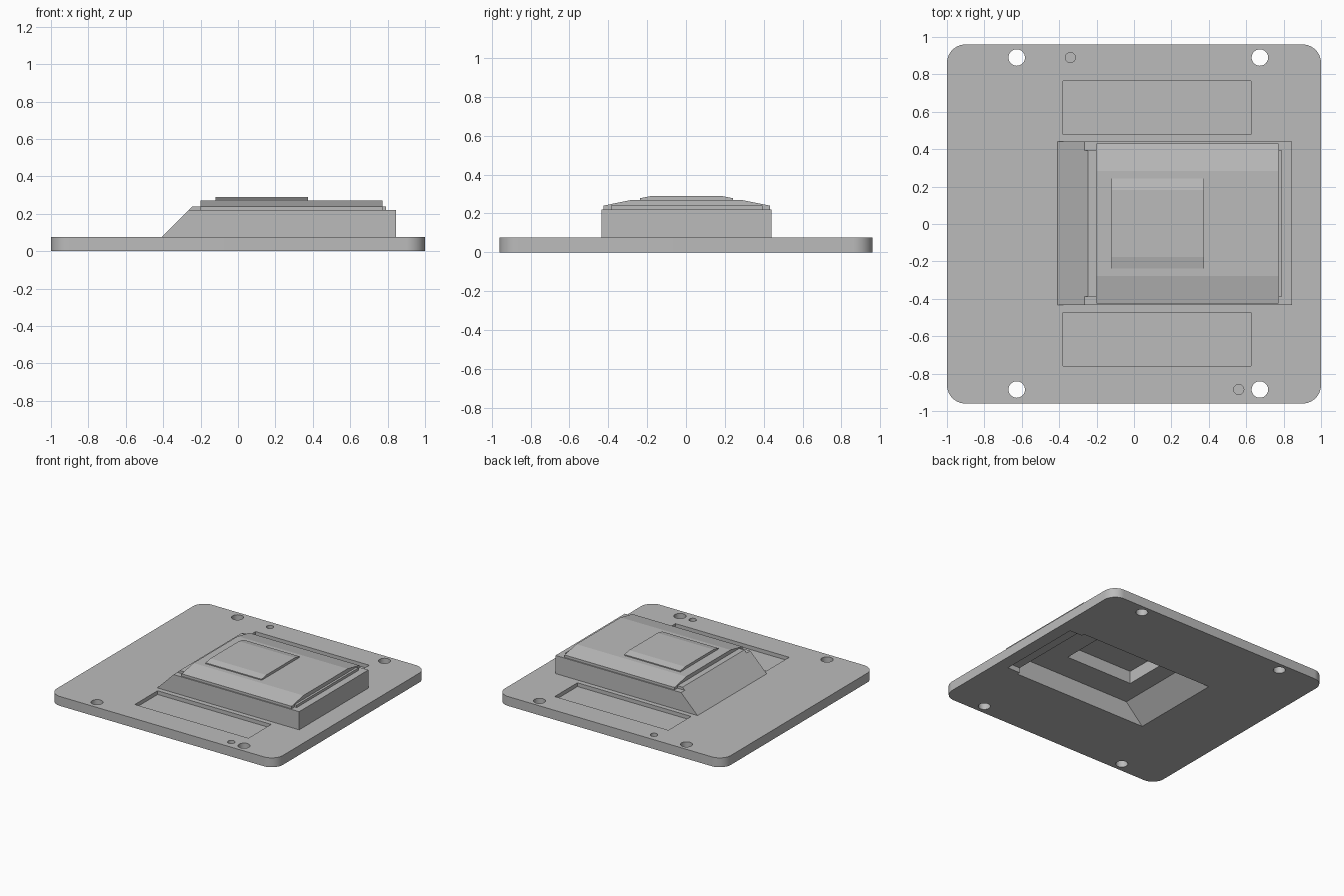
import bpy, bmesh, math
from mathutils import Vector

if "Cube" in bpy.data.objects:
    bpy.data.objects.remove(bpy.data.objects["Cube"])

YC = 0.003  # the housing sits a hair behind the plate centre


def prism(name, pts, offset):
    """Closed solid: polygon pts (3D) extruded along offset."""
    bm = bmesh.new()
    face = bm.faces.new([bm.verts.new(p) for p in pts])
    ext = bmesh.ops.extrude_face_region(bm, geom=[face])
    verts = [g for g in ext["geom"] if isinstance(g, bmesh.types.BMVert)]
    bmesh.ops.translate(bm, verts=verts, vec=Vector(offset))
    bmesh.ops.recalc_face_normals(bm, faces=bm.faces)
    me = bpy.data.meshes.new(name)
    bm.to_mesh(me)
    bm.free()
    ob = bpy.data.objects.new(name, me)
    bpy.context.collection.objects.link(ob)
    return ob


def box(name, x0, x1, y0, y1, z0, z1):
    pts = [(x0, y0, z0), (x1, y0, z0), (x1, y1, z0), (x0, y1, z0)]
    return prism(name, pts, (0, 0, z1 - z0))


def side_profile(name, xz, half_y):
    """x/z outline extruded across y."""
    return prism(name, [(x, YC - half_y, z) for x, z in xz], (0, 2 * half_y, 0))


def end_profile(name, half_yz, x0, x1):
    """Half y/z outline (bottom to top), mirrored and extruded along x."""
    pts = [(x0, YC + y, z) for y, z in half_yz]
    pts += [(x0, YC - y, z) for y, z in reversed(half_yz)]
    return prism(name, pts, (x1 - x0, 0, 0))


def cylinder(name, x, y, r, z0, z1, n=48):
    pts = [(x + r * math.cos(2 * math.pi * i / n),
            y + r * math.sin(2 * math.pi * i / n), z0) for i in range(n)]
    return prism(name, pts, (0, 0, z1 - z0))


def combine(target, tool, op):
    mod = target.modifiers.new("bool", "BOOLEAN")
    mod.operation, mod.solver, mod.object = op, "EXACT", tool
    bpy.context.view_layer.objects.active = target
    bpy.ops.object.modifier_apply(modifier=mod.name)
    bpy.data.objects.remove(tool, do_unlink=True)


# Base plate with rounded corners
R, HX, HY = 0.1, 1.0, 0.96
outline = []
for k, (sx, sy) in enumerate([(1, 1), (-1, 1), (-1, -1), (1, -1)]):
    for i in range(17):
        a = math.pi / 2 * (k + i / 16)
        outline.append((sx * (HX - R) + R * math.cos(a),
                        sy * (HY - R) + R * math.sin(a), 0))
plate = prism("cover_plate", outline, (0, 0, 0.075))

# Raised housing with 45 degree ramp, then its stepped crown
raised = [
    side_profile("housing", [(-0.455, 0.03), (0.845, 0.03), (0.845, 0.22), (-0.265, 0.22)], 0.437),
    side_profile("upper_step", [(-0.305, 0.18), (0.79, 0.18), (0.79, 0.24), (-0.245, 0.24)], 0.39),
    end_profile("crown", [(0.428, 0.20), (0.428, 0.24), (0.28, 0.27)], -0.2, 0.772),
    end_profile("top_pad", [(0.24, 0.25), (0.24, 0.278), (0.18, 0.29)], -0.12, 0.375),
]
for part in raised:
    combine(plate, part, "UNION")

# Hollow underside: ramped main cavity, shallow end recess, deeper inner pocket
cuts = [
    side_profile("cavity", [(-0.41, -0.02), (0.79, -0.02), (0.79, 0.15), (-0.24, 0.15)], 0.375),
    box("end_recess", 0.75, 0.9, YC - 0.35, YC + 0.35, -0.02, 0.04),
    box("inner_pocket", -0.09, 0.5, -0.15, 0.2, 0.1, 0.25),
]
# Shallow rectangular pockets beside the housing
cuts += [box("label_pocket", -0.38, 0.625, y, y + 0.287, 0.045, 0.2) for y in (0.478, -0.76)]
# Screw holes and blind locating holes
cuts += [cylinder("screw_hole", x, y, 0.044, -0.1, 0.2)
         for x in (-0.627, 0.673) for y in (0.89, -0.885)]
cuts += [cylinder("locating_hole", x, y, 0.027, 0.04, 0.2)
         for x, y in ((-0.34, 0.89), (0.56, -0.885))]
for cutter in cuts:
    combine(plate, cutter, "DIFFERENCE")

# Single grey material
grey = bpy.data.materials.new("plain_grey")
grey.diffuse_color = (0.5, 0.5, 0.5, 1)
grey.use_nodes = True
grey.node_tree.nodes["Principled BSDF"].inputs["Base Color"].default_value = grey.diffuse_color
plate.data.materials.clear()
plate.data.materials.append(grey)
for p in plate.data.polygons:
    p.material_index = 0

bpy.ops.object.select_all(action="DESELECT")
plate.select_set(True)
bpy.context.view_layer.objects.active = plate
bpy.ops.object.shade_smooth_by_angle(angle=math.radians(9))
